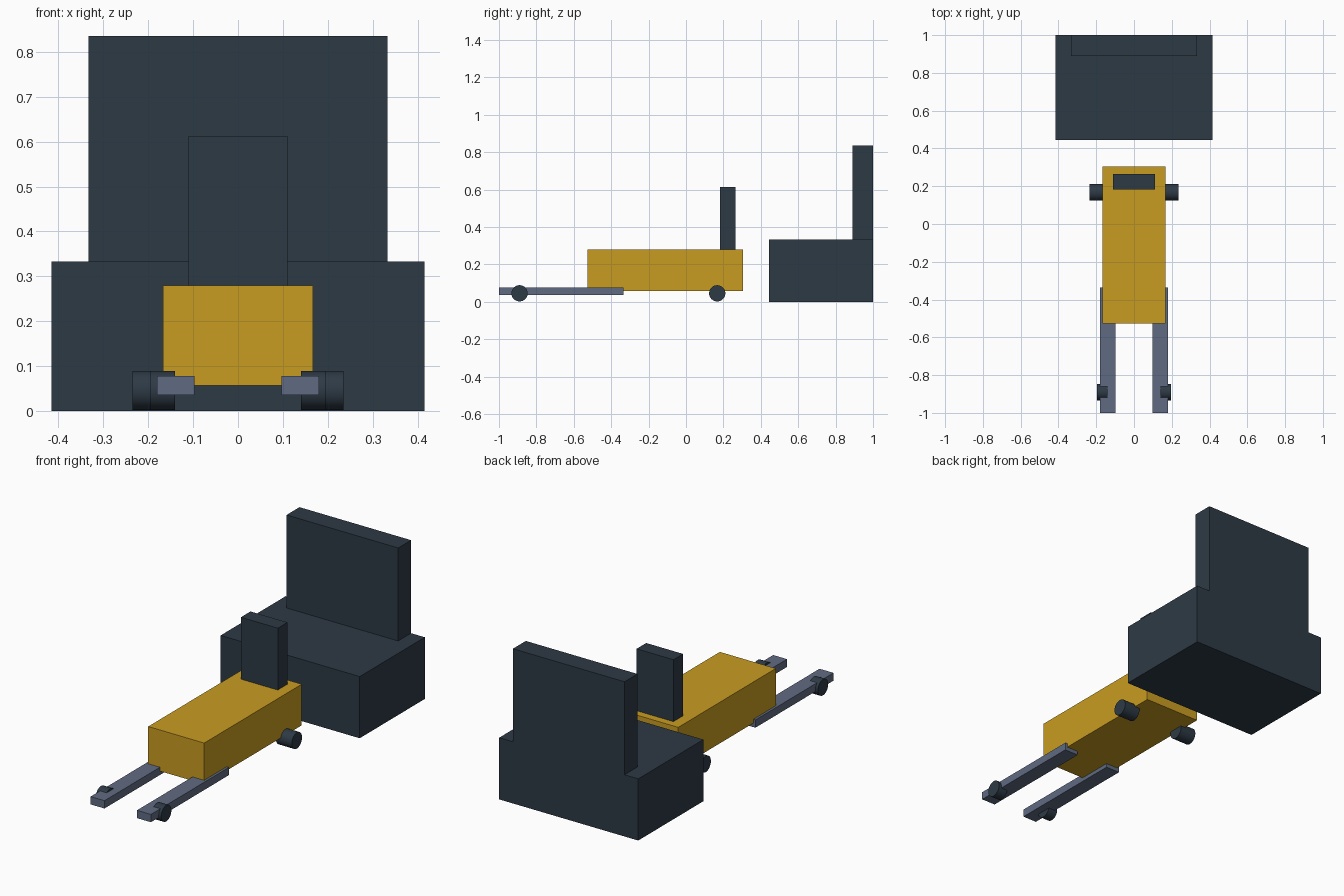
import bpy
import math

cube = bpy.data.objects.get("Cube")
if cube:
    bpy.data.objects.remove(cube, do_unlink=True)


def material(name, rgb):
    mat = bpy.data.materials.new(name)
    mat.use_nodes = True
    mat.diffuse_color = (*rgb, 1)
    mat.node_tree.nodes["Principled BSDF"].inputs["Base Color"].default_value = (*rgb, 1)
    return mat


slate = material("dark slate", (0.027, 0.042, 0.06))
yellow = material("safety yellow", (0.584, 0.332, 0.015))
steel = material("blue grey steel", (0.117, 0.147, 0.223))


def box(name, xs, ys, zs, mat):
    """Box spanning the given low and high limits on each axis."""
    spans = (xs, ys, zs)
    bpy.ops.mesh.primitive_cube_add(size=1, location=[(a + b) / 2 for a, b in spans])
    obj = bpy.context.object
    obj.name = name
    obj.scale = [b - a for a, b in spans]
    bpy.ops.object.transform_apply(location=False, rotation=False, scale=True)
    obj.data.materials.append(mat)


def wheel(name, inner, outer, side, y):
    """Wheel with its axle along x, resting just above the floor."""
    bpy.ops.mesh.primitive_cylinder_add(
        vertices=32, radius=0.0435, depth=outer - inner,
        location=(side * (inner + outer) / 2, y, 0.046),
        rotation=(0, math.pi / 2, 0))
    obj = bpy.context.object
    obj.name = name
    obj.data.materials.append(slate)
    bpy.ops.object.shade_smooth_by_angle(angle=math.radians(40))


# Docking station
box("station_base", (-0.415, 0.415), (0.445, 1), (0, 0.333), slate)
box("station_back_panel", (-0.333, 0.333), (0.89, 1), (0.333, 0.835), slate)

# Truck body and mast
box("truck_body", (-0.167, 0.167), (-0.527, 0.305), (0.057, 0.279), yellow)
box("mast", (-0.11, 0.11), (0.182, 0.264), (0.279, 0.613), slate)

# Forks and wheels, mirrored left and right
for label, side in (("left", 1), ("right", -1)):
    xs = sorted((side * 0.097, side * 0.18))
    box(label + "_fork", xs, (-1, -0.335), (0.036, 0.078), steel)
    wheel(label + "_fork_wheel", 0.14, 0.195, side, -0.89)
    wheel(label + "_rear_wheel", 0.14, 0.235, side, 0.167)
